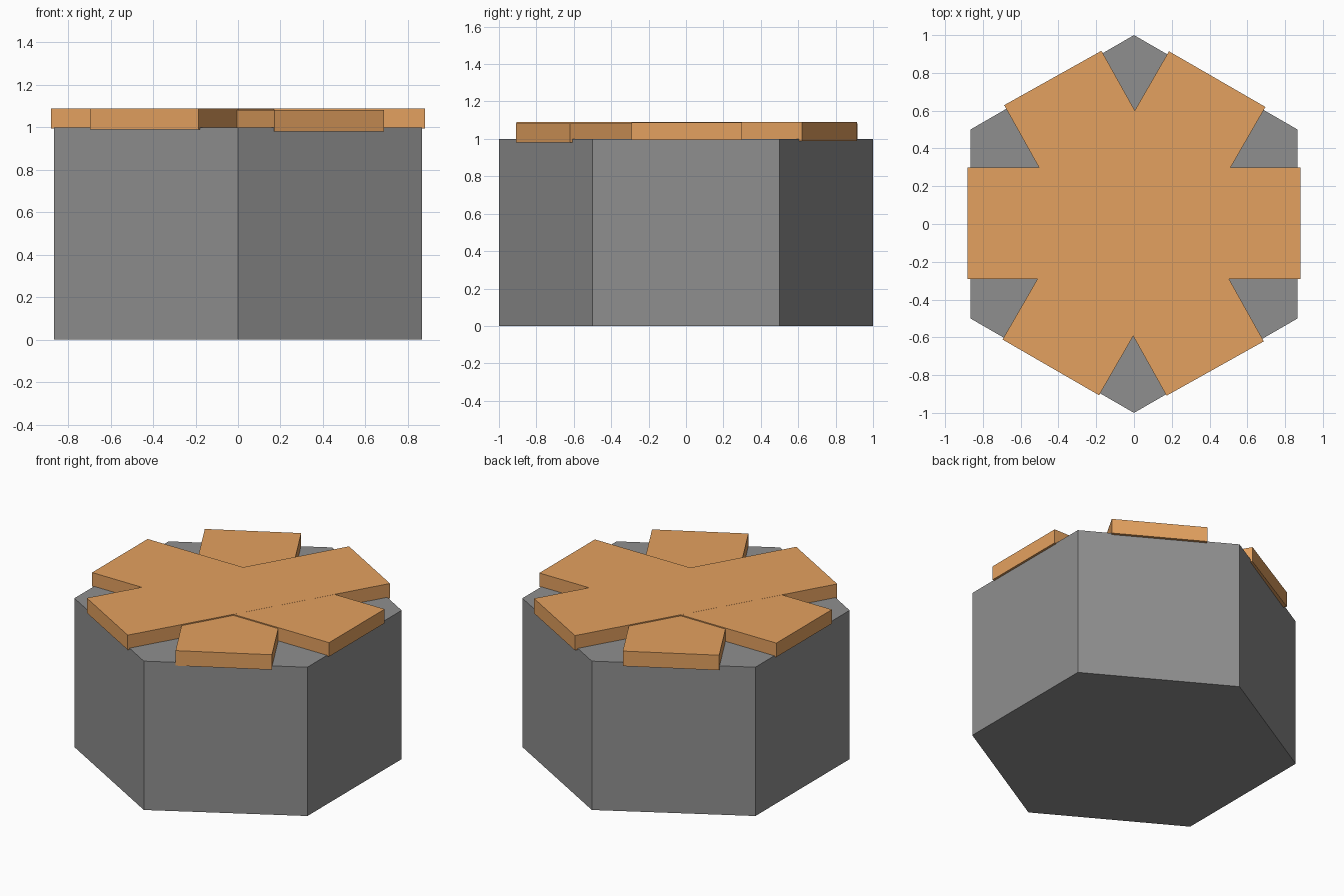
import bpy
from math import radians

if "Cube" in bpy.data.objects:
    bpy.data.objects.remove(bpy.data.objects["Cube"])


def material(name, color):
    mat = bpy.data.materials.new(name)
    mat.diffuse_color = (*color, 1)
    mat.use_nodes = True
    mat.node_tree.nodes["Principled BSDF"].inputs["Base Color"].default_value = mat.diffuse_color
    return mat


dark_grey = material("dark_grey", (0.275, 0.275, 0.275))
orange = material("orange_plank", (0.775, 0.357, 0.116))

# Hexagonal block, corners on the y axis
bpy.ops.mesh.primitive_cylinder_add(vertices=6, radius=1, depth=1, location=(0, 0, 0.5))
block = bpy.context.object
block.name = "hexagonal_block"
block.data.materials.append(dark_grey)


def plank(name, angle, bottom, top):
    """Flat bar lying across the block, turned about z."""
    bpy.ops.mesh.primitive_cube_add(size=1, location=(0, 0.004, (bottom + top) / 2),
                                    rotation=(0, 0, radians(angle)))
    ob = bpy.context.object
    ob.name = name
    ob.scale = (1.762, 0.59, top - bottom)
    ob.data.materials.append(orange)


# Three crossed planks at slightly different heights
plank("straight_plank", 0, 0.995, 1.089)
plank("right_leaning_plank", 60, 0.99, 1.0895)
plank("left_leaning_plank", 119.2, 0.981, 1.082)
